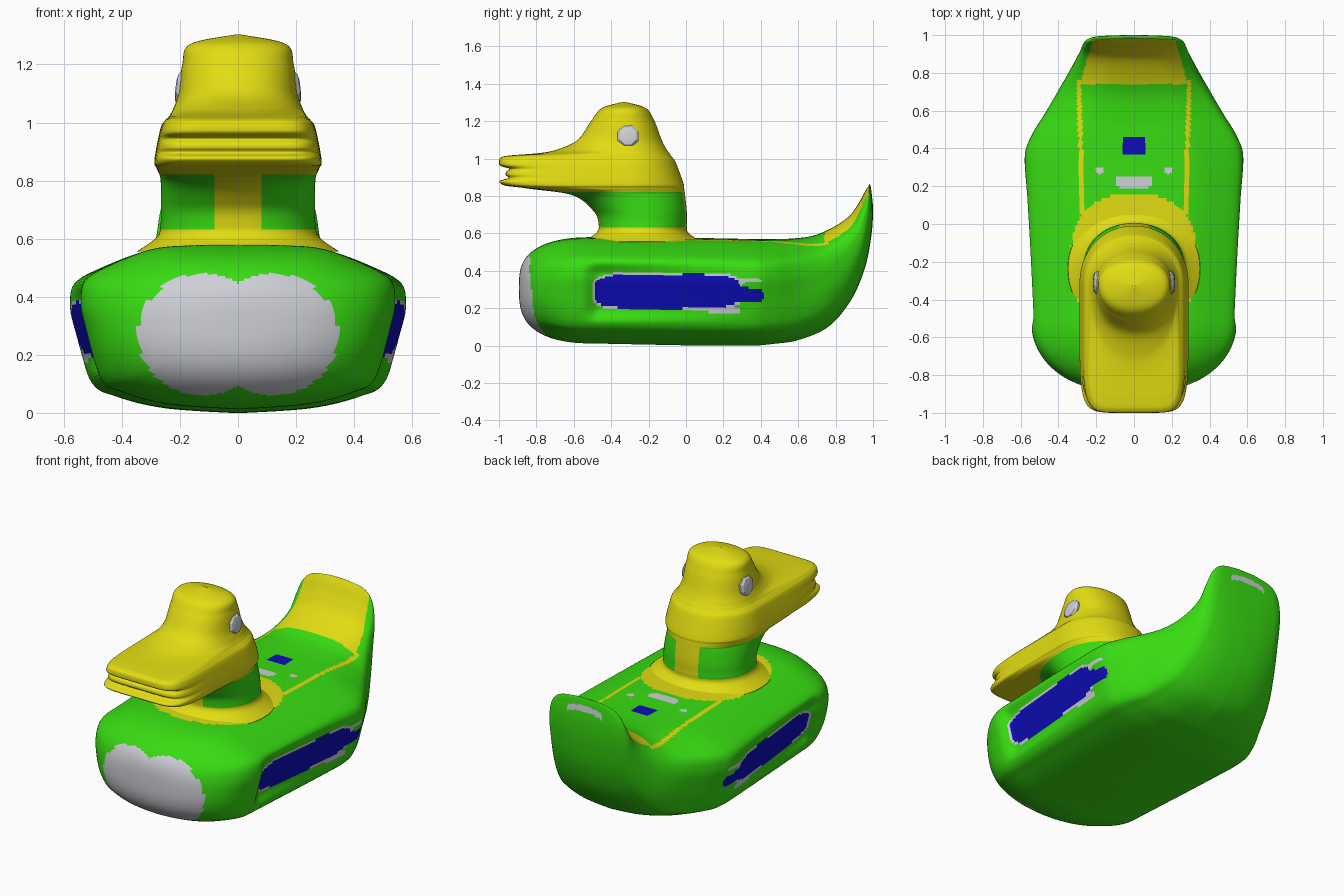
import bpy, bmesh, math

if "Cube" in bpy.data.objects:
    bpy.data.objects.remove(bpy.data.objects["Cube"])

def material(name, rgb):
    m = bpy.data.materials.new(name)
    m.diffuse_color = (*rgb, 1)
    m.use_nodes = True
    m.node_tree.nodes["Principled BSDF"].inputs["Base Color"].default_value = m.diffuse_color
    return m

GREEN, YELLOW, SILVER, BLUE = range(4)
mats = [material("green", (0.04, 0.72, 0.006)), material("yellow", (0.76, 0.72, 0.006)),
        material("silver", (0.62, 0.63, 0.67)), material("blue", (0.004, 0.004, 0.5))]

def spline(keys, size):
    """Smooth curve through the keys, sampled in steps of about the given size."""
    out, last = [], len(keys) - 1
    for i in range(last):
        a, b, c, d = keys[max(i - 1, 0)], keys[i], keys[i + 1], keys[min(i + 2, last)]
        n = max(3, math.ceil(max(abs(q - r) for q, r in zip(b, c)) / size))
        for t in (k / n for k in range(n)):
            out.append(tuple(0.5 * (2 * q + (r - p) * t + (2 * p - 5 * q + 4 * r - s) * t * t
                             + (3 * q - p - 3 * r + s) * t ** 3) for p, q, r, s in zip(a, b, c, d)))
    return out + [keys[-1]]

def step(a, b, v):
    t = min(max((v - a) / (b - a), 0), 1)
    return t * t * (3 - 2 * t)

def squircle(a, e):
    """Point of a unit superellipse in direction a."""
    c, s = math.cos(a), math.sin(a)
    r = (abs(c) ** e + abs(s) ** e) ** (-1 / e)
    return r * c, r * s

def loft(name, rings, rule, smooth=True):
    """Skin closed rings, cap the ends and colour faces by rule(centre, normal)."""
    bm = bmesh.new()
    vs = [[bm.verts.new(p) for p in ring] for ring in rings]
    n = len(vs[0])
    for a, b in zip(vs, vs[1:]):
        for i in range(n):
            j = (i + 1) % n
            bm.faces.new((a[i], a[j], b[j], b[i]))
    bm.faces.new(vs[0])
    bm.faces.new(vs[-1])
    bmesh.ops.recalc_face_normals(bm, faces=bm.faces)
    bm.normal_update()
    for f in bm.faces:
        f.smooth = smooth
        f.material_index = rule(f.calc_center_median(), f.normal)
    me = bpy.data.meshes.new(name)
    bm.to_mesh(me)
    bm.free()
    for m in mats:
        me.materials.append(m)
    bpy.context.collection.objects.link(bpy.data.objects.new(name, me))

# Body cross-section: x / half width, height fraction
half = spline([(0, 0), (.43, .03), (.72, .1), (.87, .19), (.97, .5), (1, .65),
               (.97, .78), (.82, .87), (.55, .97), (.3, .995), (0, 1)], .025)
section = half + [(-x, t) for x, t in half[-2:0:-1]]

# Rounded breast by formula: bottom y, z, top y, z, half width, roundness
stations = []
for i in range(1, 36):
    a = math.pi / 2 * i / 36
    y = -.5 - .393 * math.cos(a) ** .87
    r = math.sin(a) ** .87
    f = r ** .75
    stations.append((y, .31 - .298 * f, y, .31 + .27 * f, .545 * r, 1 - r ** 4))

# Back and upturned tail: bottom y, z, top y, z, half width
keys = [(-.5, .012, -.5, .58, .545), (.1, 0, .1, .575, .573), (.35, 0, .35, .57, .58),
        (.47, .01, .46, .57, .545), (.6, .03, .57, .573, .475), (.76, .1, .68, .588, .4),
        (.88, .24, .78, .63, .335), (.955, .41, .87, .69, .29), (.99, .58, .925, .765, .27),
        (1, .72, .957, .825, .24), (.992, .82, .975, .853, .18), (.985, .86, .982, .864, .06)]
stations += [(*s, .6 * step(.5, .98, s[0])) for s in spline(keys, .012)]

def body_ring(by, bz, ty, tz, w, k):
    ring = []
    for x, t in section:
        rx, rt = squircle(math.atan2(2 * t - 1, x), 2.3)
        x, t = x + (rx - x) * k, t + (0.5 + rt / 2 - t) * k
        y, z, px = by + (ty - by) * t, max(0, bz + (tz - bz) * t), x * w
        # Hollow wing panel, deepest at its front
        if abs(px) > .4:
            g = step(-.56, -.46, y) * step(.12, .2, z) * (1 - step(.38, .46, z))
            px -= math.copysign(.042 * g * max(0, min(1, (.38 - y) / .8)), px)
        ring.append((px, y, z))
    return ring

def inside(u, v, cu, cv, a, b, e=4):
    return (abs(u - cu) / a) ** e + (abs(v - cv) / b) ** e < 1

def body_colour(p, n):
    x, y, z = abs(p.x), p.y, p.z
    # Chest patch with two lobes
    if y < -.76 and inside(x, z, .12, .27, .225, .21, 2):
        return SILVER
    # Wing panels with a thin rim
    if x > .42 and n.z < .6:
        if inside(y, z, -.1, .29, .39, .092) or inside(y, z, .25, .27, .165, .04):
            return BLUE
        if (inside(y, z, -.1, .29, .402, .104) or inside(y, z, .26, .347, .14, .013)
                or inside(y, z, .2, .19, .09, .02)):
            return SILVER
    # Tail scoop and the mark on the back of the tail
    if y > .74 and n.z - n.y > .25 and x < .285 - .28 * (y - .74):
        return YELLOW
    if y > .93 and n.y > .2 and x < .12 and .785 < z + x * x * 1.5 < .82:
        return SILVER
    # Collar, side lines and small marks on the back
    if z > .5 and n.z > .3 and y < .76:
        if inside(x, y, 0, -.2, .335, .36, 2.5) or (y > .05 and abs(x - .27 - .03 * y) < .011):
            return YELLOW
        if x < .065 and abs(y - .41) < .05:
            return BLUE
        if inside(x, y, 0, .22, .097, .033) or inside(x, y, .18, .283, .027, .018, 2):
            return SILVER
    return GREEN

loft("body", [body_ring(*s) for s in stations], body_colour)

# Neck, head and beak: z, front y, back y, half width
levels = [(.555, -.55, .08, .35), (.605, -.478, .012, .28), (.65, -.467, .005, .267),
          (.72, -.495, .004, .265), (.805, -.61, -.005, .267), (.842, -.86, -.01, .28),
          (.87, -.995, -.014, .288), (.98, -1, -.055, .267), (1.008, -.985, -.074, .25),
          (1.018, -.93, -.082, .24), (1.03, -.78, -.09, .232), (1.05, -.685, -.104, .222),
          (1.1, -.58, -.13, .205), (1.2, -.508, -.168, .192), (1.27, -.45, -.215, .165),
          (1.303, -.34, -.325, .01)]

def head_ring(z, yf, yb, hw):
    # The beak is squarer than the skull
    e = 2.2 + 5 * step(-.6, -1, yf) ** 2
    # Grooves between the lips of the beak
    yf = max(yf, -1) + sum(d * math.exp(-((z - c) / w) ** 2) for c, w, d in
                           ((.897, .01, .045), (.92, .02, .035), (.945, .012, .05)))
    yc = max((yf + yb) / 2, -.32)
    ring = []
    for i in range(144):
        a = math.tau * i / 144
        x, y = squircle(a, e if math.sin(a) < 0 else 2.1)
        ring.append((hw * x, yc + y * (yb - yc if y > 0 else yc - yf), z))
    return ring

def head_colour(p, n):
    # Green neck with a yellow stripe front and back
    return GREEN if .63 < p.z < .82 and abs(p.x) > .077 else YELLOW

loft("head_and_neck", [head_ring(*s) for s in spline(levels, .006)], head_colour)

# Eyes: domed octagonal discs, tilted with the cheek
for side, name in ((1, "right_eye"), (-1, "left_eye")):
    rings = [[(side * (x - .12 * r * math.sin(a)), -.31 + r * math.cos(a), 1.12 + r * math.sin(a))
              for a in (math.tau * (i + .5) / 8 for i in range(8))]
             for x, r in ((.165, .062), (.2, .062), (.211, .05), (.215, .025))]
    loft(name, rings, lambda p, n: SILVER, smooth=False)
